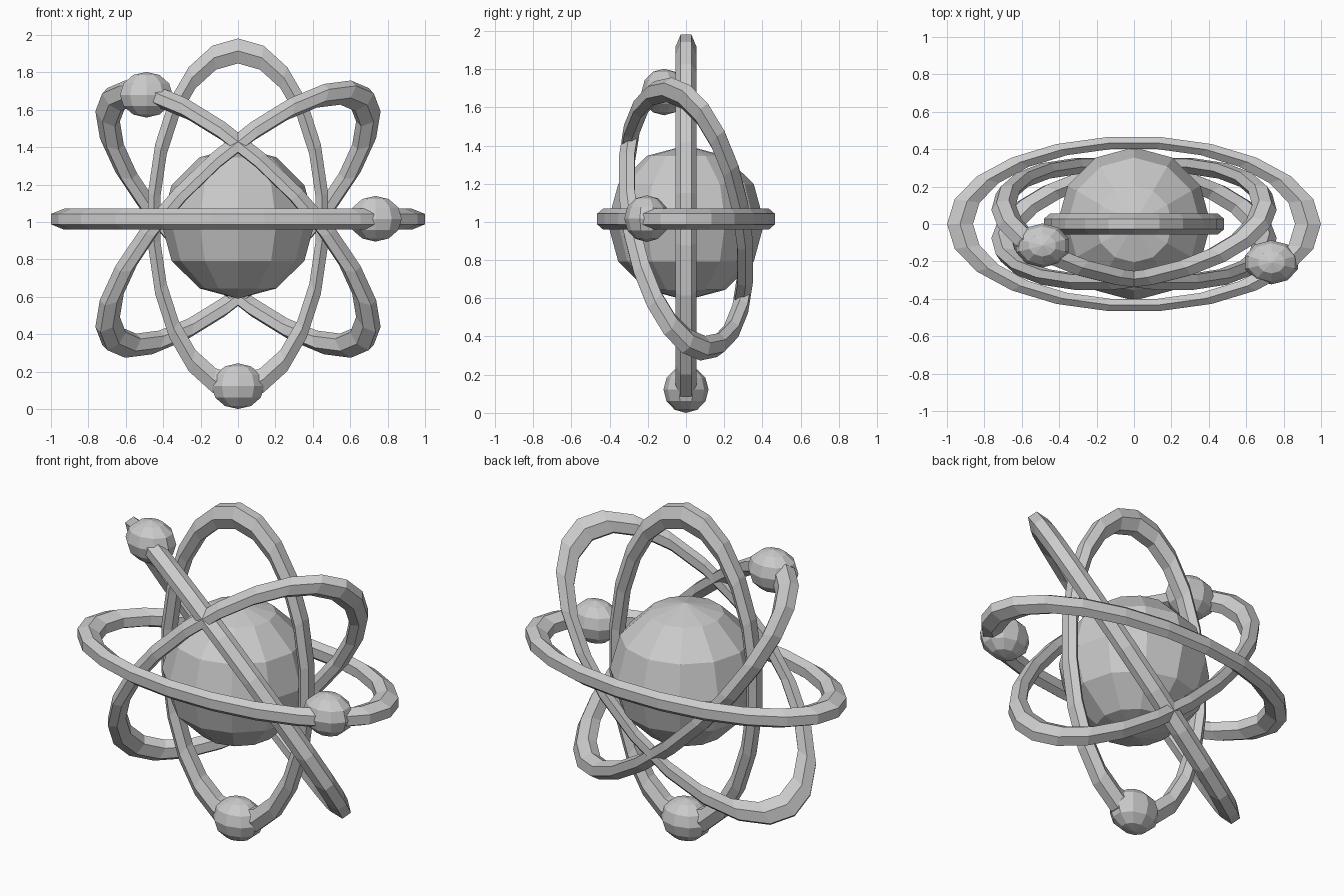
import bpy
import bmesh
from math import cos, sin, pi
from mathutils import Matrix, Vector

if "Cube" in bpy.data.objects:
    bpy.data.objects.remove(bpy.data.objects["Cube"], do_unlink=True)

CENTRE = Vector((0, 0, 1.015))
SEGMENTS, SIDES = 22, 6


def finish(bm, name):
    bmesh.ops.recalc_face_normals(bm, faces=bm.faces)
    mesh = bpy.data.meshes.new(name)
    bm.to_mesh(mesh)
    bm.free()
    obj = bpy.data.objects.new(name, mesh)
    bpy.context.collection.objects.link(obj)
    return obj


def orbit(name, long_axis, short_axis, long_radius, short_radius):
    """Stretched hexagonal-section ring lying in the plane of two axes."""
    u = Vector(long_axis).normalized()
    v = Vector(short_axis).normalized()
    n = u.cross(v)
    bm = bmesh.new()
    loops = []
    for i in range(SEGMENTS):
        a = 2 * pi * i / SEGMENTS
        loop = []
        for j in range(SIDES):
            t = 2 * pi * (j + 0.5) / SIDES
            r = 0.93 + 0.08 * cos(t)
            co = (CENTRE + u * (long_radius * r * cos(a))
                  + v * (short_radius * r * sin(a)) + n * (0.056 * sin(t)))
            loop.append(bm.verts.new(co))
        loops.append(loop)
    for i in range(SEGMENTS):
        p, q = loops[i], loops[(i + 1) % SEGMENTS]
        for j in range(SIDES):
            k = (j + 1) % SIDES
            bm.faces.new((p[j], q[j], q[k], p[k]))
    return finish(bm, name)


def ball(name, centre, radii, segments):
    bm = bmesh.new()
    bmesh.ops.create_uvsphere(
        bm, u_segments=segments, v_segments=6, radius=1,
        matrix=Matrix.LocRotScale(Vector(centre), None, Vector(radii)))
    return finish(bm, name)


# Central nucleus
ball("nucleus", (0, 0, 0.995), (0.41, 0.41, 0.405), 12)

# Upright and level orbits
orbit("level_orbit", (1, 0, 0), (0, 1, 0), 1.0, 0.47)
orbit("upright_orbit", (0, 0, 1), (1, 0, 0), 0.967, 0.487)

# Mirrored pair of tilted orbits
for name, side in (("right_tilted_orbit", -1), ("left_tilted_orbit", 1)):
    orbit(name, (side * 0.72, 0, 0.694),
          (-side * 0.49, -0.707, 0.51), 0.99, 0.475)

# Small balls riding on the orbits
for name, centre in (("level_electron", (0.735, -0.205, 1.017)),
                     ("upright_electron", (0, 0, 0.122)),
                     ("tilted_electron", (-0.49, -0.115, 1.68))):
    ball(name, centre, (0.148, 0.118, 0.122), 10)
